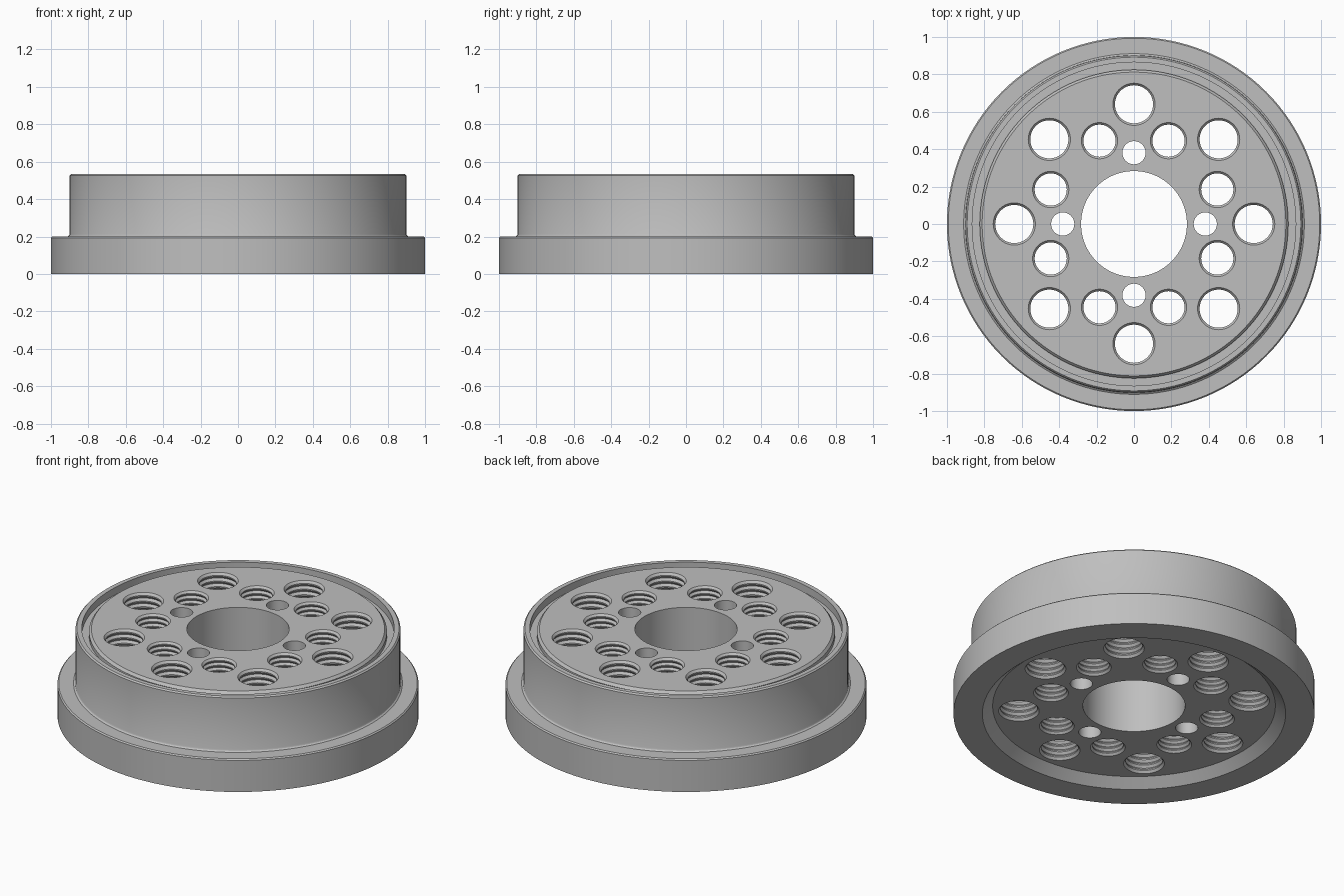
import bpy, bmesh
from math import cos, sin, pi, radians

cube = bpy.data.objects.get("Cube")
if cube:
    bpy.data.objects.remove(cube, do_unlink=True)

TOP, FLOOR = 0.53, 0.05       # upper and lower faces of the hub plate

grey = bpy.data.materials.new("plain grey")
grey.use_nodes = True
colour = (0.52, 0.52, 0.52, 1)
grey.diffuse_color = colour
grey.node_tree.nodes["Principled BSDF"].inputs["Base Color"].default_value = colour

bm = bmesh.new()


def lathe(profile, segments, cx=0, cy=0):
    """Turn an open (radius, height) profile about a vertical axis."""
    rings = []
    for r, z in profile:
        rings.append([bm.verts.new((cx + r * cos(2 * pi * i / segments),
                                    cy + r * sin(2 * pi * i / segments), z))
                      for i in range(segments)])
    for low, high in zip(rings, rings[1:]):
        for i in range(segments):
            j = (i + 1) % segments
            bm.faces.new((low[i], low[j], high[j], high[i]))


def thread(radius, pitch, depth=0.011):
    """Ridged wall profile of a threaded hole."""
    turns = round((TOP - FLOOR) / pitch)
    step = (TOP - FLOOR) / turns
    points = []
    for k in range(turns):
        z = FLOOR + k * step
        points += [(radius + depth, z), (radius, z + step * 0.4),
                   (radius, z + step * 0.6)]
    return points + [(radius + depth, TOP)]


# Outer body: plate edge, seal groove, rim, drum, flange and underside recess
lathe([(0.812, TOP), (0.825, TOP - 0.015), (0.825, 0.49), (0.865, 0.49),
       (0.865, 0.535), (0.892, 0.535), (0.9, 0.527),
       (0.9, 0.213), (0.903, 0.206), (0.911, 0.2),
       (0.993, 0.2), (1, 0.193), (1, 0), (0.84, 0), (0.783, FLOOR)], 128)

# Plain centre bore
lathe([(0.283, FLOOR), (0.283, TOP)], 96)

# Circles of holes: count, circle radius, start angle, wall profile
plain = [(0.062, FLOOR), (0.062, TOP)]
for count, ring, start, wall in ((8, 0.64, 0, thread(0.102, 0.034)),
                                 (8, 0.482, 22.5, thread(0.086, 0.03)),
                                 (4, 0.381, 0, plain)):
    for k in range(count):
        a = radians(start) + 2 * pi * k / count
        lathe(wall, 40, ring * cos(a), ring * sin(a))

# Perforated plate faces, filled between the open edges
for level, up in ((TOP, 1), (FLOOR, -1)):
    edges = [e for e in bm.edges if e.is_boundary
             and all(abs(v.co.z - level) < 1e-4 for v in e.verts)]
    bmesh.ops.triangle_fill(bm, edges=edges, use_beauty=True, normal=(0, 0, up))

bmesh.ops.recalc_face_normals(bm, faces=bm.faces[:])
mesh = bpy.data.meshes.new("drilled_flanged_hub")
bm.to_mesh(mesh)
bm.free()
mesh.materials.append(grey)
hub = bpy.data.objects.new("drilled_flanged_hub", mesh)
bpy.context.collection.objects.link(hub)

bpy.ops.object.select_all(action='DESELECT')
hub.select_set(True)
bpy.context.view_layer.objects.active = hub
bpy.ops.object.shade_smooth_by_angle(angle=radians(25))
